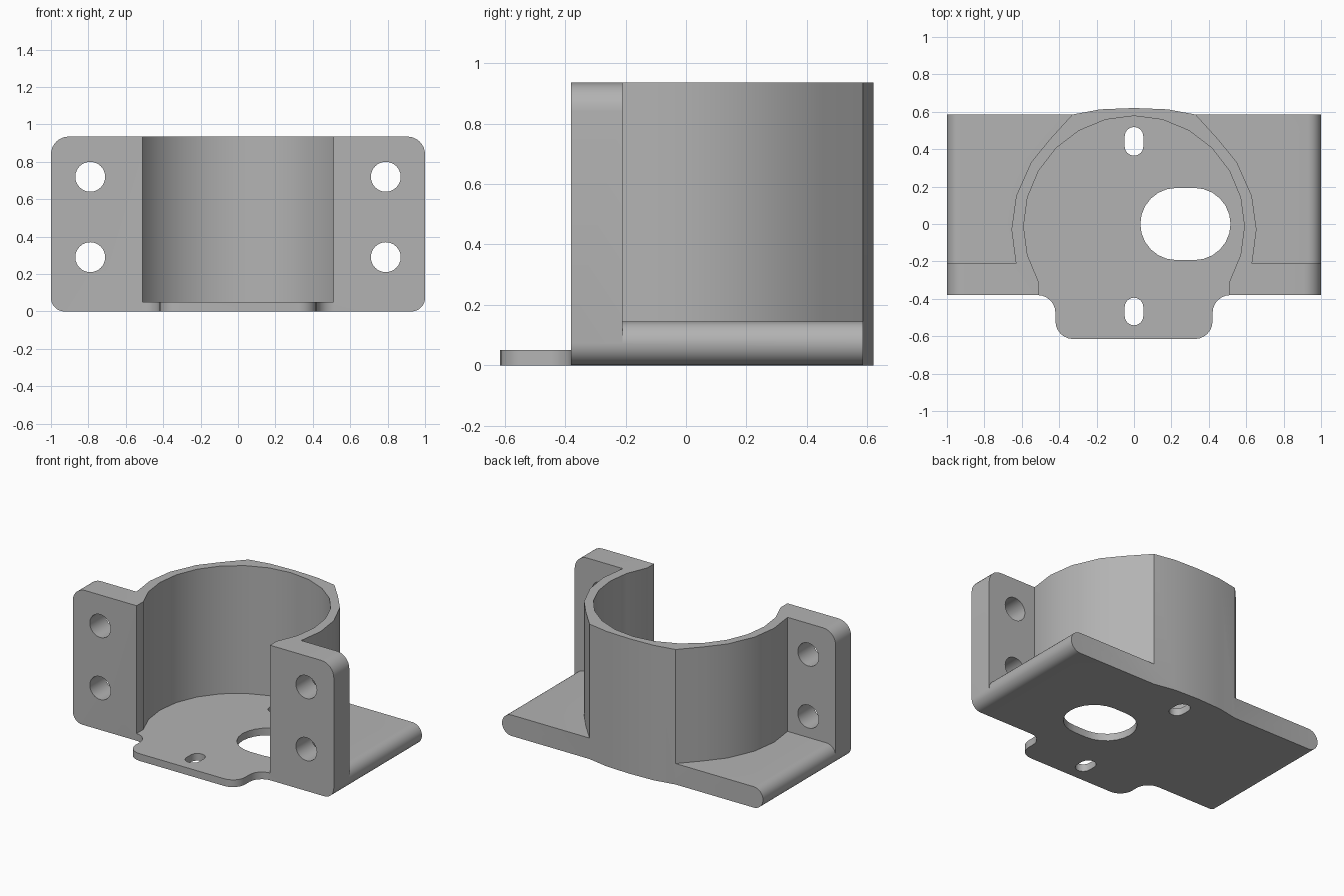
import bpy, bmesh
from math import sin, cos, radians
from mathutils import Vector

if "Cube" in bpy.data.objects:
    bpy.data.objects.remove(bpy.data.objects["Cube"], do_unlink=True)

H = 0.935            # overall height
FRONT, BACK = -0.38, 0.585
PLATE_BACK = -0.21
FLOOR = 0.05
SLAB = 0.145

grey = bpy.data.materials.new("bracket_grey")
grey.use_nodes = True
COLOR = (0.45, 0.45, 0.45, 1)
grey.diffuse_color = COLOR
grey.node_tree.nodes["Principled BSDF"].inputs["Base Color"].default_value = COLOR


def arc(cx, cy, r, start, end, steps):
    angles = [radians(start + (end - start) * i / steps) for i in range(steps + 1)]
    return [(cx + r * cos(a), cy + r * sin(a)) for a in angles]


def mirrored(right_side):
    """Close a right-hand outline with its mirror image."""
    left = [(-x, y) for x, y in reversed(right_side) if abs(x) > 1e-6]
    return right_side + left


def prism(name, outline, low, high, upright=False):
    """Extrude an outline along z, or along y when upright."""
    bm = bmesh.new()
    place = (lambda p: (p[0], low, p[1])) if upright else (lambda p: (p[0], p[1], low))
    face = bm.faces.new([bm.verts.new(place(p)) for p in outline])
    moved = bmesh.ops.extrude_face_region(bm, geom=[face])["geom"]
    shift = Vector((0, high - low, 0) if upright else (0, 0, high - low))
    bmesh.ops.translate(bm, vec=shift, verts=[v for v in moved if isinstance(v, bmesh.types.BMVert)])
    bmesh.ops.recalc_face_normals(bm, faces=bm.faces)
    mesh = bpy.data.meshes.new(name)
    bm.to_mesh(mesh)
    bm.free()
    mesh.materials.append(grey)
    obj = bpy.data.objects.new(name, mesh)
    bpy.context.collection.objects.link(obj)
    return obj


def slot(name, x, y, r, half, along_x):
    """Cutter with round ends through the floor."""
    if along_x:
        pts = arc(x + half, y, r, -90, 90, 12) + arc(x - half, y, r, 90, 270, 12)
    else:
        pts = arc(x, y + half, r, 0, 180, 8) + arc(x, y - half, r, 180, 360, 8)
    return prism(name, pts, -0.1, 0.3)


# Mounting plate and slab share the rounded lower edge
R = SLAB / 2
low_edge = arc(1 - R, R, R, -90, 0, 8)
body = prism("bracket_body", mirrored(low_edge + arc(0.905, H - 0.095, 0.095, 0, 90, 8)),
             FRONT, PLATE_BACK, True)
slab = prism("base_slab", mirrored(low_edge + arc(1 - R, R, R, 0, 90, 8)[1:]),
             PLATE_BACK, BACK, True)

# Round holder wall with a shallow bowed back
wall_side = [(0.61, -0.3), (0.632, -0.205), (0.655, -0.03), (0.63, 0.15), (0.55, 0.33),
             (0.45, 0.453), (0.33, BACK), (0.18, 0.613), (0, 0.62)]
wall = prism("holder_wall", mirrored(wall_side), 0, H)

# Front tab with flared root and rounded corners
tab_side = arc(0.325, -0.52, 0.095, -90, 0, 6) + arc(0.515, -0.475, 0.095, 180, 90, 6) + [(0.515, -0.3)]
tab = prism("front_tab", mirrored(tab_side), 0, FLOOR)

# Cutters: bore, motor opening, slots and bolt holes
bore_arc = arc(0, -0.012, 0.59, -30, 210, 16)
bore = prism("bore", [(bore_arc[0][0], -0.8)] + bore_arc + [(bore_arc[-1][0], -0.8)], FLOOR, 1.2)
cutters = [bore, slot("shaft_opening", 0.275, 0, 0.193, 0.048, True),
           slot("rear_slot", 0, 0.442, 0.05, 0.027, False),
           slot("front_slot", 0, -0.468, 0.05, 0.024, False)]
for x in (-0.79, 0.79):
    for z in (0.29, 0.72):
        cutters.append(prism("bolt_hole", arc(x, z, 0.08, 0, 345, 23), -0.6, 0, True))

# Join and cut into one solid
for op, parts in (("UNION", [slab, wall, tab]), ("DIFFERENCE", cutters)):
    for part in parts:
        part.hide_render = True
        mod = body.modifiers.new(part.name, "BOOLEAN")
        mod.operation, mod.solver, mod.object = op, "EXACT", part
bpy.context.view_layer.update()
solid = bpy.data.meshes.new_from_object(body.evaluated_get(bpy.context.evaluated_depsgraph_get()))
body.modifiers.clear()
body.data = solid
for part in [slab, wall, tab] + cutters:
    bpy.data.objects.remove(part, do_unlink=True)

# Clean up and shade
bm = bmesh.new()
bm.from_mesh(solid)
bmesh.ops.remove_doubles(bm, verts=bm.verts, dist=0.0002)
bmesh.ops.dissolve_limit(bm, angle_limit=radians(0.5), verts=bm.verts, edges=bm.edges)
bm.to_mesh(solid)
bm.free()
for obj in bpy.context.selected_objects:
    obj.select_set(False)
body.select_set(True)
bpy.context.view_layer.objects.active = body
bpy.ops.object.shade_smooth_by_angle(angle=radians(28))
